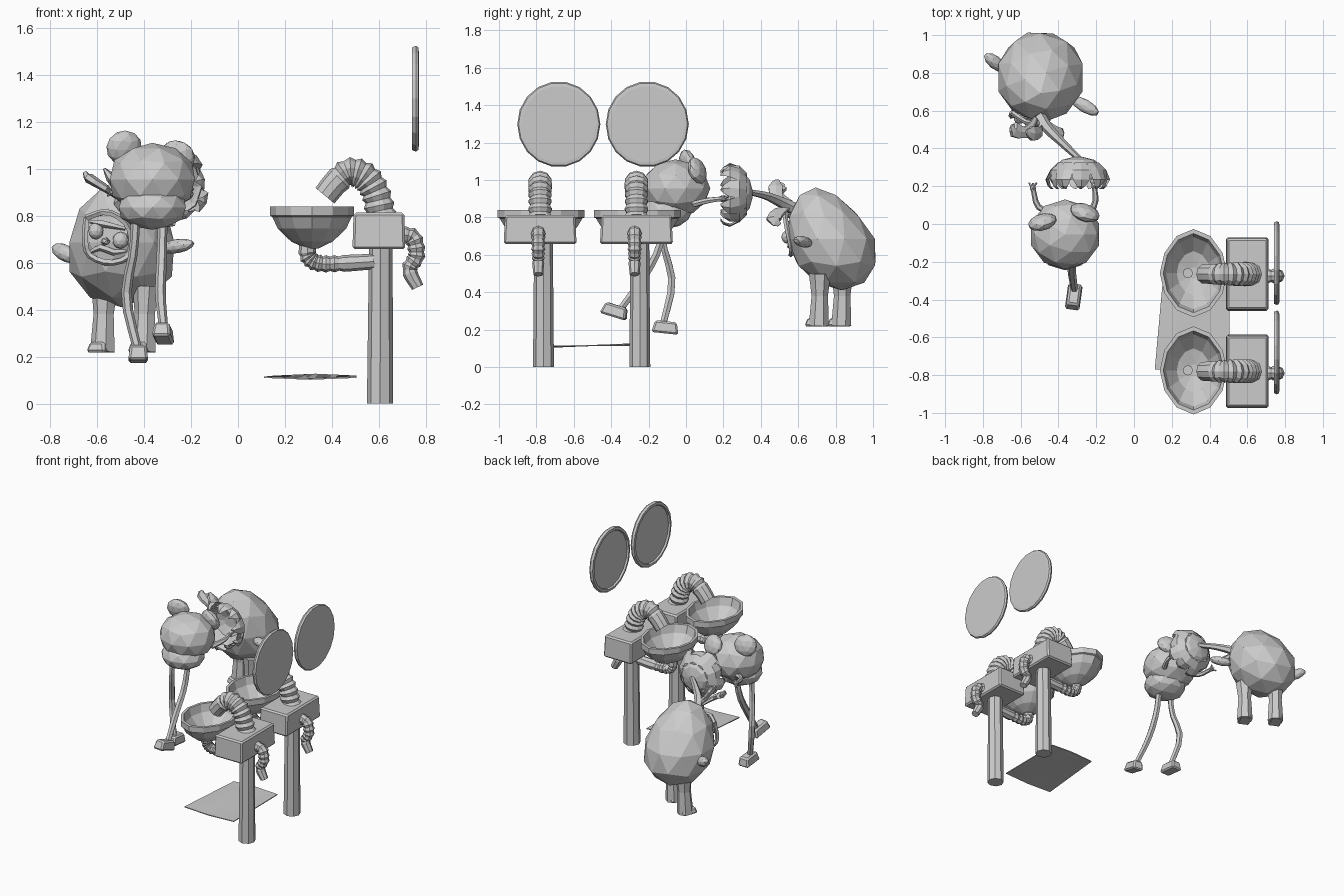
import bpy, bmesh
from math import sin, cos, pi, radians
from mathutils import Vector, Euler

if "Cube" in bpy.data.objects:
    bpy.data.objects.remove(bpy.data.objects["Cube"])


def finish(name, bm):
    bmesh.ops.recalc_face_normals(bm, faces=bm.faces)
    me = bpy.data.meshes.new(name)
    bm.to_mesh(me)
    bm.free()
    ob = bpy.data.objects.new(name, me)
    bpy.context.collection.objects.link(ob)
    return ob


def loft(name, rings, cap=True):
    bm = bmesh.new()
    vs = [[bm.verts.new(p) for p in r] for r in rings]
    n = len(vs[0])
    for a, b in zip(vs, vs[1:]):
        for i in range(n):
            bm.faces.new((a[i], a[(i + 1) % n], b[(i + 1) % n], b[i]))
    if cap:
        bm.faces.new(vs[0])
        bm.faces.new(vs[-1])
    return finish(name, bm)


def tube(name, pts, radii, n=8, sides=8, ribs=(2, 2), flat=1.0, ref=(0, 1, 0)):
    """Sweep along a smooth path; ribs = range of path fraction with alternating radius."""
    P = [Vector(p) for p in pts]
    E = [2 * P[0] - P[1]] + P + [2 * P[-1] - P[-2]]

    def at(t):
        f = min(max(t, 0), 1) * (len(P) - 1)
        i = min(int(f), len(P) - 2)
        u = f - i
        a, b, c, d = E[i:i + 4]
        return 0.5 * (2 * b + (c - a) * u + (2 * a - 5 * b + 4 * c - d) * u * u
                      + (3 * b - a - 3 * c + d) * u ** 3)
    rings = []
    for k in range(n + 1):
        t = k / n
        tan = (at(t + .01) - at(t - .01)).normalized()
        side = Vector(ref).cross(tan).normalized()
        up = tan.cross(side)
        f = t * (len(radii) - 1)
        i = min(int(f), len(radii) - 2)
        r = radii[i] + (radii[i + 1] - radii[i]) * (f - i)
        if ribs[0] <= t <= ribs[1] and k % 2:
            r *= 0.82
        rings.append([at(t) + r * (cos(j * 2 * pi / sides) * side * flat
                                   + sin(j * 2 * pi / sides) * up) for j in range(sides)])
    return loft(name, rings)


def blob(name, loc, size, rot=(0, 0, 0), sub=2, warp=None):
    bm = bmesh.new()
    bmesh.ops.create_icosphere(bm, subdivisions=sub, radius=1)
    R = Euler([radians(a) for a in rot]).to_matrix()
    for v in bm.verts:
        p = v.co.copy()
        if warp:
            p = warp(p)
        v.co = R @ Vector((p.x * size[0], p.y * size[1], p.z * size[2])) + Vector(loc)
    return finish(name, bm)


def block(name, loc, size, rot=(0, 0, 0), taper=1.0, bevel=0.01):
    bm = bmesh.new()
    bmesh.ops.create_cube(bm, size=1)
    R = Euler([radians(a) for a in rot]).to_matrix()
    for v in bm.verts:
        s = taper if v.co.z > 0 else 1
        v.co = R @ Vector((v.co.x * size[0] * s, v.co.y * size[1] * s, v.co.z * size[2])) + Vector(loc)
    bmesh.ops.bevel(bm, geom=bm.edges[:], offset=bevel, segments=1, affect='EDGES')
    return finish(name, bm)


def circle(f, n):
    return [Vector(f(2 * pi * i / n)) for i in range(n)]


# two washbasins with pipes and mirrors
BOWL = [(.15, .66), (.5, .69), (.82, .745), (.95, .795), (1, .80), (1, .84),
        (.9, .84), (.82, .785), (.5, .715), (.14, .695)]
for tag, y in (("left", -.78), ("right", -.265)):
    tube("post_" + tag, [(.605, y + .018, 0), (.608, y + .018, .68)], [.056, .05], n=2)
    block("tank_" + tag, (.6, y, .735), (.225, .39, .155), taper=.96)
    loft("bowl_" + tag, [circle(lambda a: (.315 + .178 * s * cos(a), y + .005 + s * .22 * sin(a)
                                           * (1 - .06 * cos(2 * a)), z), 12) for s, z in BOWL])
    tube("plug_" + tag, [(.285, y + .005, .69), (.285, y + .005, .715)], [.027, .027], n=1, ref=(1, 0, 0))
    tube("faucet_" + tag, [(.61, y, .8), (.585, y, .9), (.54, y, .965), (.475, y, .985),
                           (.42, y, .945), (.37, y, .885)],
         [.068, .064, .066, .064, .055, .052], n=24, sides=10, ribs=(0, .72))
    tube("drain_pipe_" + tag, [(.295, y, .68), (.3, y, .625), (.345, y, .597), (.45, y, .597), (.58, y, .605)],
         [.035, .038, .038, .036, .033], n=24, ribs=(.15, .78))
    tube("back_hose_" + tag, [(.69, y - .01, .72), (.745, y - .01, .705), (.76, y - .01, .63),
                              (.73, y - .01, .57), (.765, y - .01, .495)],
         [.036, .04, .038, .034, .026], n=20, ribs=(.1, .8))
    my = -.68 if tag == "left" else -.207
    loft("mirror_" + tag, [circle(lambda a: (x, my + .97 * r * cos(a), 1.298 + r * sin(a)), 18)
                           for x, r in ((.77, .205), (.768, .222), (.757, .229), (.742, .222),
                                        (.74, .205), (.752, .2))])

# floor mat
bm = bmesh.new()
g = []
for i in range(5):
    v, row = i / 4, []
    for j in range(5):
        u = j / 4
        x0 = .11 + .045 * v
        row.append(bm.verts.new((x0 + u * (.505 - x0), -.77 + .5 * v,
                                 .111 + .012 * v + .008 * cos(2 * pi * u) * (.5 - v))))
    g.append(row)
for i in range(4):
    for j in range(4):
        bm.faces.new((g[i][j], g[i][j + 1], g[i + 1][j + 1], g[i + 1][j]))
mat = finish("floor_mat", bm)
m = mat.modifiers.new("thickness", 'SOLIDIFY')
m.thickness = .006

# small long-legged creature
blob("small_body", (-.365, -.055, .955), (.19, .185, .155))
blob("small_jaw", (-.365, -.105, .835), (.15, .14, .095))
blob("small_eye_left", (-.485, .01, 1.09), (.078, .042, .075), (15, 0, 15))
blob("small_eye_right", (-.26, .06, 1.05), (.082, .042, .075), (20, 0, -20))
tube("small_leg_left", [(-.435, -.13, .8), (-.445, -.12, .65), (-.475, -.075, .45), (-.425, -.125, .22)],
     [.02, .019, .023, .019], sides=6)
tube("small_leg_right", [(-.32, -.11, .8), (-.325, -.15, .62), (-.33, -.24, .46), (-.315, -.35, .31)],
     [.02, .022, .023, .019], sides=6)
block("small_foot_left", (-.425, -.11, .212), (.085, .145, .065), (-6, 0, 0), taper=.8)
block("small_foot_right", (-.318, -.38, .3), (.08, .145, .065), (-17, 0, -8), taper=.8)
for tag, pts in (("left", [(-.4, .05, .89), (-.505, .09, .89), (-.535, .19, .9)]),
                 ("right", [(-.24, .04, .87), (-.205, .12, .89), (-.21, .2, .9)])):
    tube("small_arm_" + tag, pts, [.018, .016, .013], n=6, sides=6, ref=(0, 0, 1))
    h = Vector(pts[-1])
    blob("small_hand_" + tag, h, (.018, .02, .018), sub=1)
    for k in (-1, 0, 1):
        tube("small_finger", [h, h + Vector((.02 * k, .028, .015 * k))], [.009, .005],
             n=1, sides=5, ref=(0, 0, 1))

# flower head: cup opening to the front, petals curling out, stem to the big creature
C = Vector((-.295, 0, .925))
loft("flower_cup", [circle(lambda a: (C.x + r * cos(a), y, C.z + r * .97 * sin(a)), 10)
                    for y, r in ((.355, .025), (.34, .085), (.3, .13), (.25, .145), (.235, .14),
                                 (.25, .125), (.3, .1), (.325, .04))])
for k in range(10):
    a = 2 * pi * k / 10 + .2
    d, s = Vector((cos(a), 0, sin(a))), Vector((-sin(a), 0, cos(a)))
    out = .165 if k % 2 else .145
    rings = []
    for r, y, w in ((.1, .325, .03), (.14, .285, .05), (out, .235, .045), (out - .012, .2, .022), (out - .03, .185, .004)):
        p = C + d * r + Vector((0, y, 0))
        rings.append([p - s * w, p + d * .012, p + s * w, p - d * .004])
    loft("petal_%d" % k, rings)
tube("flower_stem", [(-.5, .57, .85), (-.46, .51, .88), (-.38, .43, .915), (-.285, .34, .935)],
     [.035, .03, .022, .016], sides=6, ref=(0, 0, 1))
for tag, pts in (("left", [(-.52, .56, .88), (-.57, .485, .92), (-.635, .5, .96), (-.65, .52, .98)]),
                 ("top", [(-.5, .55, .87), (-.5, .49, .9), (-.54, .48, .96), (-.57, .49, 1.0)]),
                 ("low", [(-.49, .56, .86), (-.44, .5, .83), (-.39, .47, .79), (-.38, .5, .76)])):
    tube("stem_leaf_" + tag, pts, [.016, .035, .045, .012], n=6, sides=6, flat=.5)


# big round creature, turned slightly towards its right
def egg(p):
    w = 1 - .16 * p.z - .06 * p.z ** 2
    return Vector((p.x * w, p.y * w - .25 * p.z - (.1 * p.z if p.z > 0 else 0), p.z))


blob("big_body", (-.495, .775, .685), (.235, .235, .275), warp=egg)
for tag, x, y in (("left", -.575, .835), ("right", -.4, .715)):
    tube("big_leg_" + tag, [(x + .01, y, .5), (x + .005, y, .38), (x, y - .005, .22)],
         [.06, .045, .055], n=4, sides=7)
    block("big_foot_" + tag, (x - .01, y - .015, .24), (.09, .115, .045), (0, 0, -25), taper=.75)
blob("big_arm_left", (-.735, .855, .64), (.075, .035, .036), (0, 22, -38))
blob("big_arm_right", (-.26, .625, .67), (.085, .035, .03), (0, -8, -30))

# face: raised frame, eyes, nose, brow and mouth
face = [(-.645, .59, .79), (-.65, .57, .69), (-.63, .575, .63), (-.55, .56, .60), (-.47, .565, .625),
        (-.455, .55, .7), (-.48, .535, .77), (-.56, .535, .815), (-.645, .59, .79)]
tube("face_frame", face, [.014, .014], n=20, sides=5, ref=(0, 1, 0))
blob("eye_left", (-.605, .56, .735), (.033, .03, .036), sub=2)
blob("eye_right", (-.5, .54, .695), (.035, .03, .036), sub=2)
blob("nose", (-.565, .54, .69), (.022, .025, .018), (0, 15, 0), sub=1)
tube("brow", [(-.63, .57, .775), (-.57, .545, .765), (-.48, .54, .745)], [.008, .016, .008], n=4, sides=5)
tube("mouth", [(-.63, .58, .645), (-.585, .56, .665), (-.53, .555, .645), (-.475, .56, .65)],
     [.008, .015, .015, .008], n=6, sides=5)
